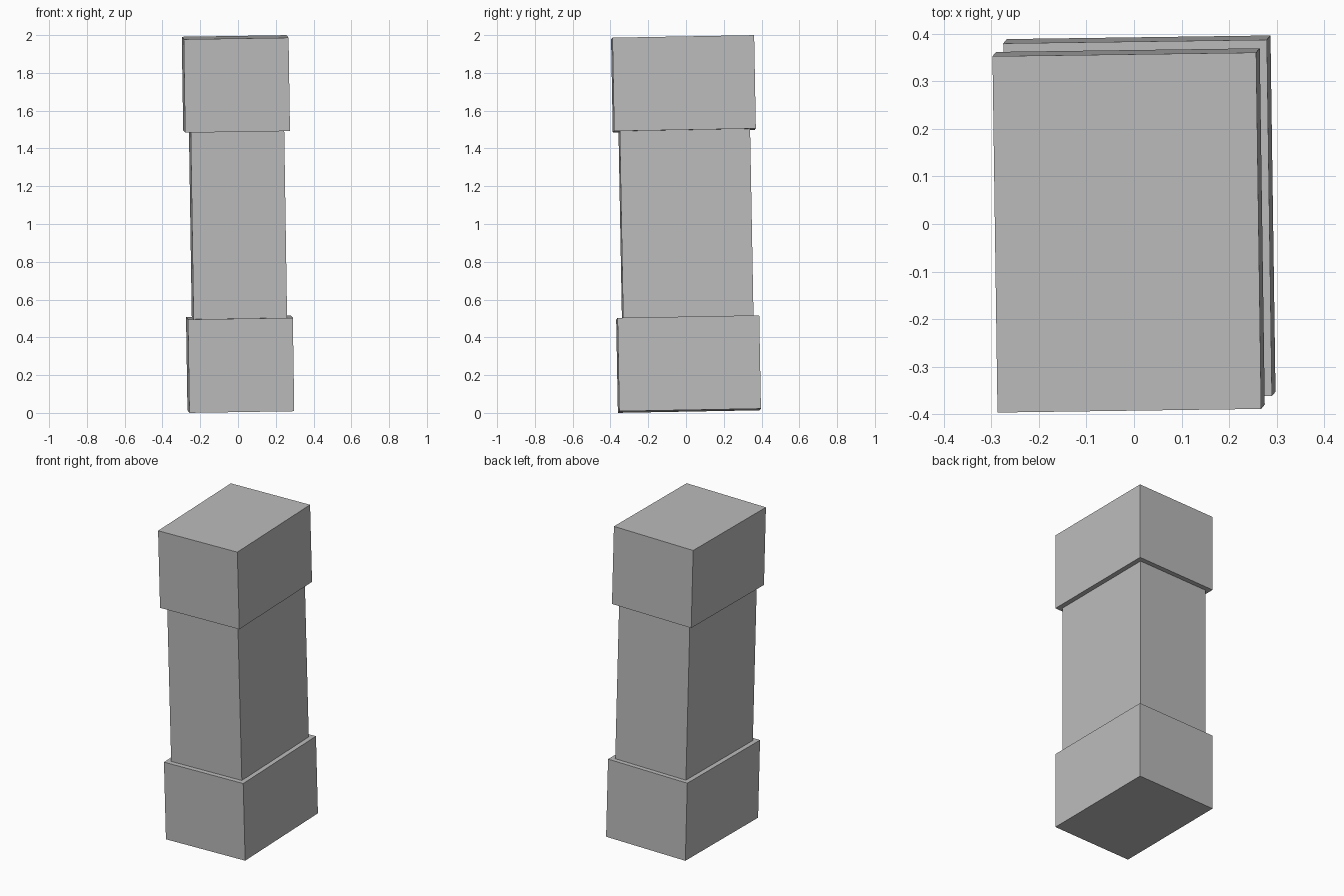
import bpy
from mathutils import Euler, Vector

if "Cube" in bpy.data.objects:
    bpy.data.objects.remove(bpy.data.objects["Cube"], do_unlink=True)

stone = bpy.data.materials.new("plain grey")
stone.use_nodes = True
grey = (0.5, 0.5, 0.5, 1)
stone.diffuse_color = grey
stone.node_tree.nodes["Principled BSDF"].inputs["Base Color"].default_value = grey

# The whole pillar leans slightly about its centre
LEAN = Euler((0.018, -0.0155, 0.0138))
CENTRE = Vector((0, 0, 1))
LENGTH = 1.978


def block(name, width, depth, low, high):
    """Box between two fractions of the pillar's length, along its leaning axis."""
    offset = Vector((0, 0, ((low + high) / 2 - 0.5) * LENGTH))
    offset.rotate(LEAN)
    bpy.ops.mesh.primitive_cube_add(size=1, location=CENTRE + offset, rotation=LEAN)
    obj = bpy.context.object
    obj.name = name
    obj.scale = (width, depth, (high - low) * LENGTH)
    obj.data.materials.append(stone)


# Wide end blocks with a slimmer shaft between them
block("base_block", 0.555, 0.75, 0, 0.25)
block("shaft", 0.495, 0.69, 0.25, 0.75)
block("top_block", 0.555, 0.75, 0.75, 1)
